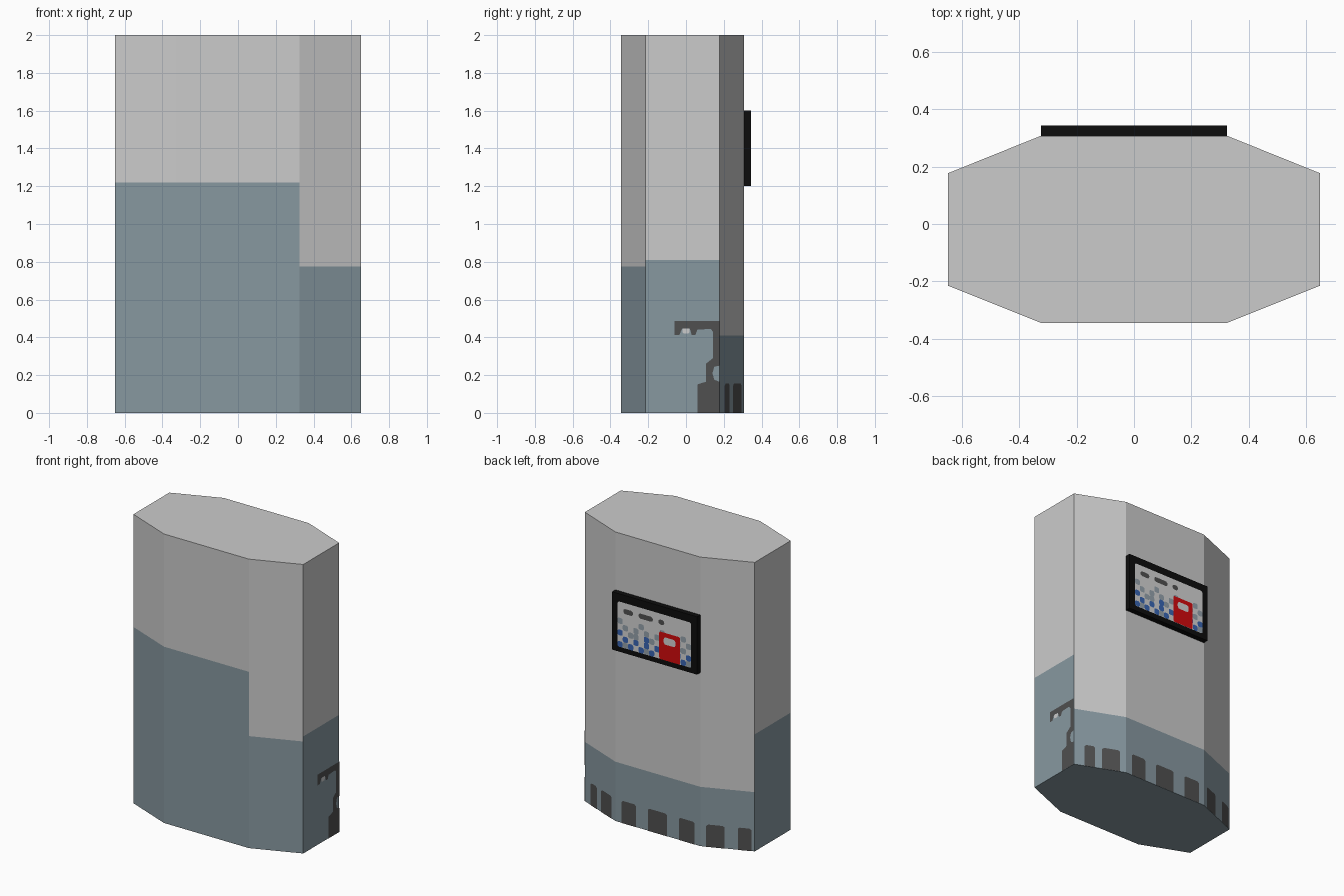
import bpy, math
from mathutils import Vector

if "Cube" in bpy.data.objects:
    bpy.data.objects.remove(bpy.data.objects["Cube"])


def material(name, rgb):
    m = bpy.data.materials.new(name)
    m.diffuse_color = (*rgb, 1)
    m.use_nodes = True
    m.node_tree.nodes["Principled BSDF"].inputs["Base Color"].default_value = m.diffuse_color
    return m


LIGHT = material("light grey", (0.60, 0.60, 0.60))
BLUE = material("grey blue", (0.242, 0.314, 0.352))
DARK = material("dark grey", (0.08, 0.08, 0.08))
BLACK = material("black", (0.004, 0.004, 0.004))
WHITE = material("screen white", (0.66, 0.66, 0.66))
RED = material("red", (0.65, 0.003, 0.004))
TILE_BLUE = material("tile blue", (0.04, 0.13, 0.45))
SLATE = material("slate", (0.30, 0.36, 0.41))


def make(name, verts, faces, mats, ids=None):
    me = bpy.data.meshes.new(name)
    me.from_pydata(verts, [], faces)
    for m in mats:
        me.materials.append(m)
    for p in me.polygons:
        p.material_index = ids[p.index] if ids else 0
    ob = bpy.data.objects.new(name, me)
    bpy.context.collection.objects.link(ob)
    return ob


# Eight-sided column: outline corners, and the paint height of each side
OUTLINE = [(-0.65, -0.215), (-0.325, -0.345), (0.325, -0.345), (0.65, -0.215),
           (0.65, 0.177), (0.325, 0.308), (-0.325, 0.308), (-0.65, 0.177)]
PAINT = [1.22, 1.22, 0.775, 0.81, 0.41, 0.41, 0.41, 0.81]
RIGHT, BACK = 3, 5
N, TOP = len(OUTLINE), 2.0

verts, index, faces, ids = [], {}, [], []
levels = [sorted({0.0, PAINT[i - 1], PAINT[i], TOP}) for i in range(N)]
for i, (x, y) in enumerate(OUTLINE):
    for z in levels[i]:
        index[i, z] = len(verts)
        verts.append((x, y, z))
for i in range(N):
    j = (i + 1) % N
    for k, (lo, hi) in enumerate([(0.0, PAINT[i]), (PAINT[i], TOP)]):
        right = [index[j, z] for z in levels[j] if lo <= z <= hi]
        left = [index[i, z] for z in levels[i] if lo <= z <= hi]
        faces.append(right + left[::-1])
        ids.append(1 - k)
faces += [[index[i, TOP] for i in range(N)], [index[i, 0.0] for i in reversed(range(N))]]
ids += [0, 1]
make("column", verts, faces, [LIGHT, BLUE], ids)


def plate(name, side, polys, mat, off=0.002):
    """Painted shapes on one side; u runs right from the side's left corner, v is height."""
    a = Vector((*OUTLINE[side], 0))
    d = (Vector((*OUTLINE[(side + 1) % N], 0)) - a).normalized()
    n = Vector((d.y, -d.x, 0))
    vs, fs = [], []
    for poly in polys:
        fs.append(list(range(len(vs), len(vs) + len(poly))))
        vs += [a + d * u + n * off + Vector((0, 0, v)) for u, v in poly]
    return make(name, vs, fs, [mat])


def rounded(u0, u1, v0, v1, r, seg=3):
    pts = []
    for k, (u, v) in enumerate([(u1 - r, v0 + r), (u1 - r, v1 - r), (u0 + r, v1 - r), (u0 + r, v0 + r)]):
        for s in range(seg + 1):
            t = math.radians(-90 + 90 * k + 90 * s / seg)
            pts.append((u + r * math.cos(t), v + r * math.sin(t)))
    return pts


# Skyline blocks along the three back sides (fractions of each side's width)
SKYLINE = {4: [(0.20, 0.40), (0.54, 0.88)],
           5: [(0.075, 0.245), (0.385, 0.61), (0.75, 0.935)],
           6: [(0.11, 0.45), (0.69, 0.94)]}
for side, spans in SKYLINE.items():
    w = (Vector(OUTLINE[side + 1]) - Vector(OUTLINE[side])).length
    blocks = [[(a * w, 0), (b * w, 0), (b * w, 0.145), (b * w - 0.012, 0.155),
               (a * w + 0.012, 0.155), (a * w, 0.145)] for a, b in spans]
    plate(f"skyline_{side}", side, blocks, DARK)

# Crane silhouette on the right side (y, z)
CRANE = [(0.06, 0), (0.177, 0), (0.177, 0.165), (0.15, 0.175), (0.14, 0.21), (0.15, 0.245),
         (0.177, 0.25), (0.177, 0.487), (-0.06, 0.487), (-0.06, 0.413), (-0.035, 0.413),
         (-0.02, 0.448), (0.02, 0.448), (0.03, 0.413), (0.05, 0.413), (0.06, 0.44),
         (0.13, 0.445), (0.143, 0.43), (0.143, 0.29), (0.105, 0.26), (0.105, 0.165), (0.06, 0.15)]
plate("crane_silhouette", RIGHT, [[(y + 0.215, z) for y, z in CRANE]], DARK)
plate("crane_lamp", RIGHT, [rounded(0.197, 0.233, 0.42, 0.45, 0.008)], LIGHT)

# Screen frame on the back
bpy.ops.mesh.primitive_cube_add(size=1, location=(0, 0.3255, 1.4))
frame = bpy.context.object
frame.name = "screen_frame"
frame.scale = (0.65, 0.037, 0.4)
frame.data.materials.append(BLACK)

# Picture on the screen, in thin layers
U0, U1, V0, V1 = 0.043, 0.607, 1.235, 1.548
plate("screen_picture", BACK, [rounded(U0, U1, V0, V1, 0.015)], WHITE, 0.0375)

plate("screen_spots", BACK,
      [rounded(U0 + u - w / 2, U0 + u + w / 2, V1 - 0.075, V1 - 0.04, 0.017)
       for u, w in [(0.082, 0.075), (0.216, 0.11), (0.336, 0.045)]], DARK, 0.0385)

# Mosaic of small rounded tiles: blue low down, slate above
blue_tiles, slate_tiles = [], []
C = (U1 - U0) / 14
for r in range(5):
    for c in range(14):
        if (r + c) % 2 and r != 2 or (r == 4 and c % 4):
            continue
        if r == 2 and c % 3 == 1:
            continue
        tile = rounded(U0 + c * C, U0 + (c + 1) * C, V0 + r * C, V0 + (r + 1) * C, 0.011, 2)
        (blue_tiles if r < 2 or (r == 2 and c % 5 == 0) else slate_tiles).append(tile)
    if r == 0:
        slate_tiles += [rounded(U0 + c * C, U0 + (c + 1) * C, V0, V0 + C, 0.011, 2) for c in range(1, 14, 4)]
plate("blue_tiles", BACK, blue_tiles, TILE_BLUE, 0.0385)
plate("slate_tiles", BACK, slate_tiles, SLATE, 0.0385)

# Red card with a pale window
plate("red_card", BACK, [rounded(U0 + 0.32, U0 + 0.48, V0, 1.425, 0.012)], RED, 0.0395)
plate("card_window", BACK, [rounded(U0 + 0.355, U0 + 0.445, 1.345, 1.395, 0.015)], WHITE, 0.0405)
